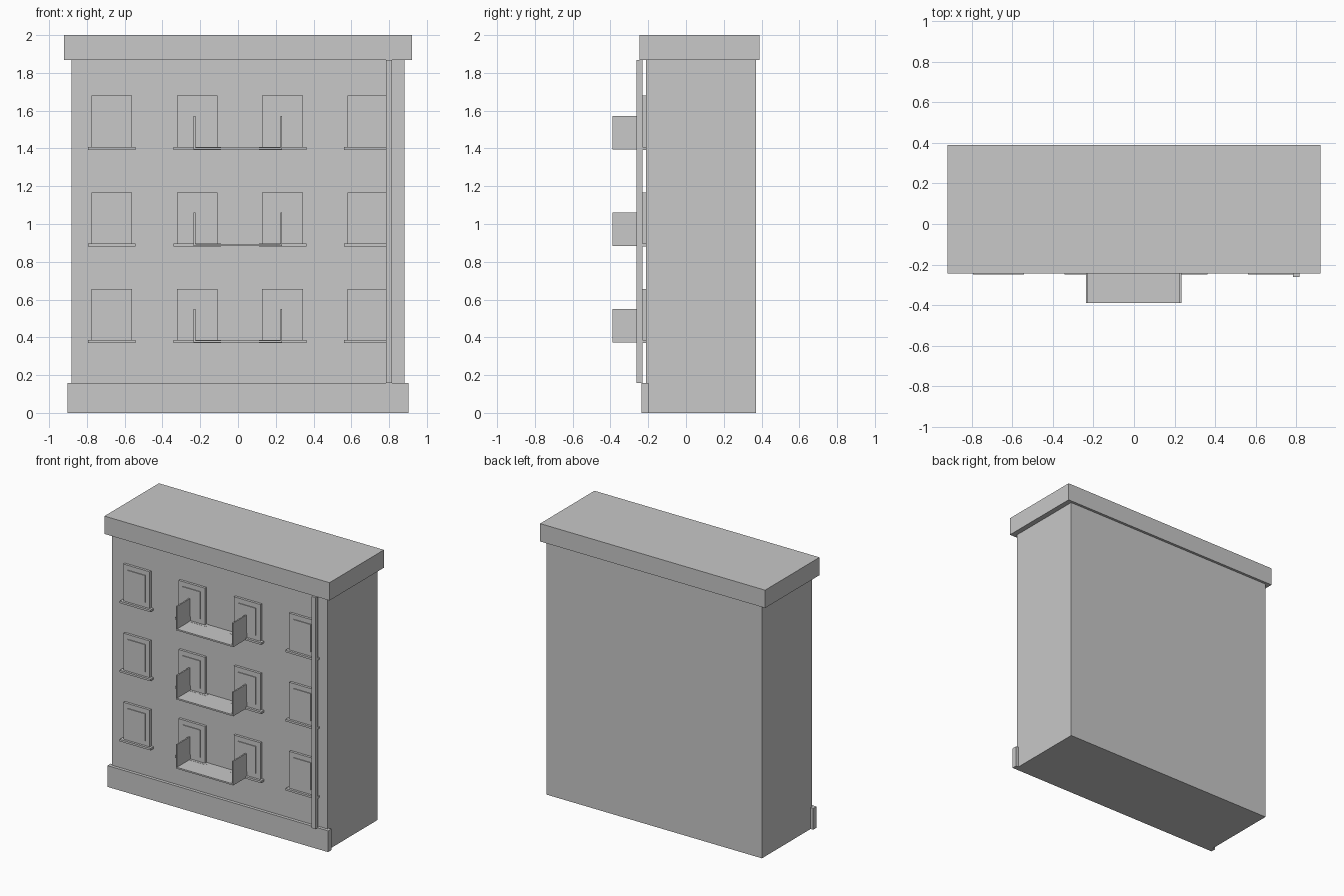
import bpy
import bmesh

cube = bpy.data.objects.get("Cube")
if cube:
    bpy.data.objects.remove(cube, do_unlink=True)

# Single plaster colour
plaster = bpy.data.materials.new("plain grey")
plaster.use_nodes = True
GREY = (0.58, 0.58, 0.58, 1)
plaster.diffuse_color = GREY
plaster.node_tree.nodes["Principled BSDF"].inputs["Base Color"].default_value = GREY


def box(name, xs, ys, zs):
    """Axis-aligned block between the given pairs of limits."""
    mesh = bpy.data.meshes.new(name)
    bm = bmesh.new()
    bmesh.ops.create_cube(bm, size=1)
    for v in bm.verts:
        for axis, (low, high) in enumerate((xs, ys, zs)):
            v.co[axis] = low if v.co[axis] < 0 else high
    bm.to_mesh(mesh)
    bm.free()
    mesh.materials.append(plaster)
    obj = bpy.data.objects.new(name, mesh)
    bpy.context.collection.objects.link(obj)
    return obj


WALL = -0.213       # front wall plane
INSIDE = WALL + 0.01

# Main masses
box("building_body", (-0.881, 0.881), (WALL, 0.371), (0, 1.88))
box("roof_slab", (-0.92, 0.92), (-0.245, 0.39), (1.868, 2))
box("front_plinth", (-0.902, 0.902), (-0.236, -0.198), (0, 0.157))
box("drainpipe", (0.784, 0.816), (-0.261, -0.23), (0.157, 1.868))

for floor in range(3):
    base = 0.385 + 0.511 * floor

    # Windows with raised pane and sill
    for column in range(4):
        x = -0.668 + 0.452 * column
        tag = f"{floor + 1}_{column + 1}"
        box(f"window_frame_{tag}", (x - 0.108, x + 0.108),
            (-0.231, INSIDE), (base, base + 0.272))
        box(f"window_pane_{tag}", (x - 0.072, x + 0.072),
            (-0.237, -0.225), (base + 0.035, base + 0.237))
        box(f"window_sill_{tag}", (x - 0.126, x + 0.126),
            (-0.248, INSIDE), (base - 0.015, base))

    # Open-fronted balcony
    box(f"balcony_floor_{floor + 1}", (-0.236, 0.234),
        (-0.39, INSIDE), (base - 0.012, base - 0.001))
    for side, x in (("right", -0.236), ("left", 0.224)):
        box(f"balcony_{side}_panel_{floor + 1}", (x, x + 0.01),
            (-0.39, INSIDE), (base - 0.012, base + 0.166))
